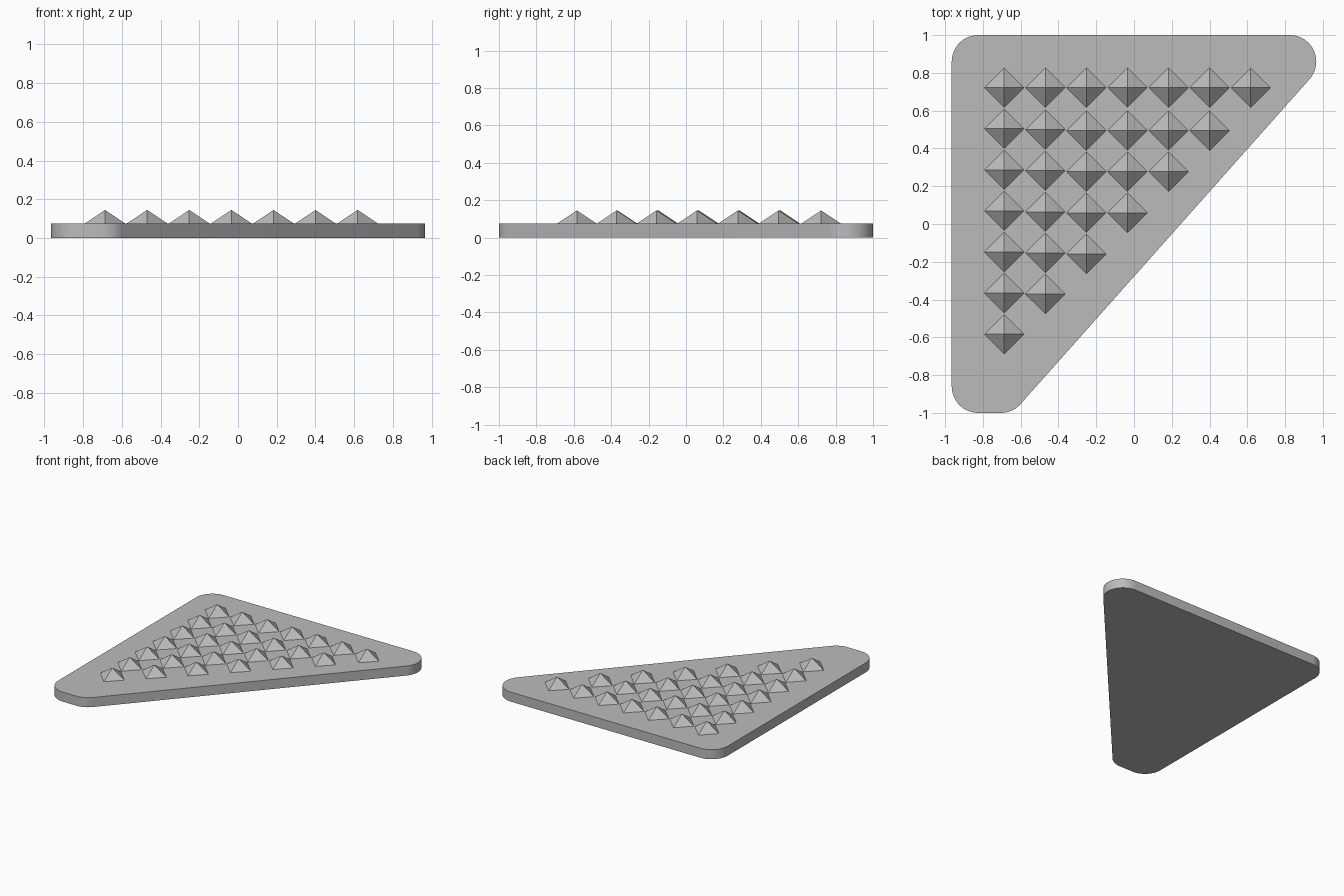
import bpy
import bmesh
from math import sin, cos, pi, radians

if "Cube" in bpy.data.objects:
    bpy.data.objects.remove(bpy.data.objects["Cube"], do_unlink=True)

THICK = 0.075
RADIUS = 0.14
PITCH = 0.2175

grey = bpy.data.materials.new("plain_grey")
grey.use_nodes = True
grey.diffuse_color = (0.5, 0.5, 0.5, 1)
grey.node_tree.nodes["Principled BSDF"].inputs["Base Color"].default_value = (0.5, 0.5, 0.5, 1)


def finish(bm, name):
    bmesh.ops.recalc_face_normals(bm, faces=bm.faces)
    mesh = bpy.data.meshes.new(name)
    bm.to_mesh(mesh)
    bm.free()
    mesh.materials.append(grey)
    obj = bpy.data.objects.new(name, mesh)
    bpy.context.collection.objects.link(obj)
    return obj


# Base plate: rounded corners given as centre, start angle and end angle
corners = [
    ((-0.825, -0.86), 180, 270),
    ((-0.705, -0.86), 270, 318.4),
    ((0.825, 0.86), 318.4, 450),
    ((-0.825, 0.86), 90, 180),
]
bm = bmesh.new()
outline = []
for (cx, cy), start, end in corners:
    steps = max(6, round((end - start) / 7))
    for i in range(steps + 1):
        a = radians(start + (end - start) * i / steps)
        outline.append(bm.verts.new((cx + RADIUS * cos(a), cy + RADIUS * sin(a), 0)))
bottom = bm.faces.new(outline)
ext = bmesh.ops.extrude_face_region(bm, geom=[bottom], use_keep_orig=True)
top_verts = [v for v in ext["geom"] if isinstance(v, bmesh.types.BMVert)]
bmesh.ops.translate(bm, verts=top_verts, vec=(0, 0, THICK))
plate = finish(bm, "base_plate")
bpy.ops.object.select_all(action='DESELECT')
plate.select_set(True)
bpy.context.view_layer.objects.active = plate
bpy.ops.object.shade_smooth_by_angle(angle=radians(30))


# Studs: four-sided pyramids in a triangular grid
def add_stud(bm, x, y, half=0.105, height=0.07):
    ring = [bm.verts.new((x + half * cos(k * pi / 2), y + half * sin(k * pi / 2), THICK))
            for k in range(4)]
    tip = bm.verts.new((x, y, THICK + height))
    for k in range(4):
        bm.faces.new((ring[k], ring[(k + 1) % 4], tip))


bm = bmesh.new()
for row in range(7):
    for col in range(7 - row):
        drop = 0.01 * min(1, col / 2) if row else 0
        add_stud(bm, -0.687 + col * PITCH, 0.722 - row * PITCH - drop)
finish(bm, "pyramid_studs")
